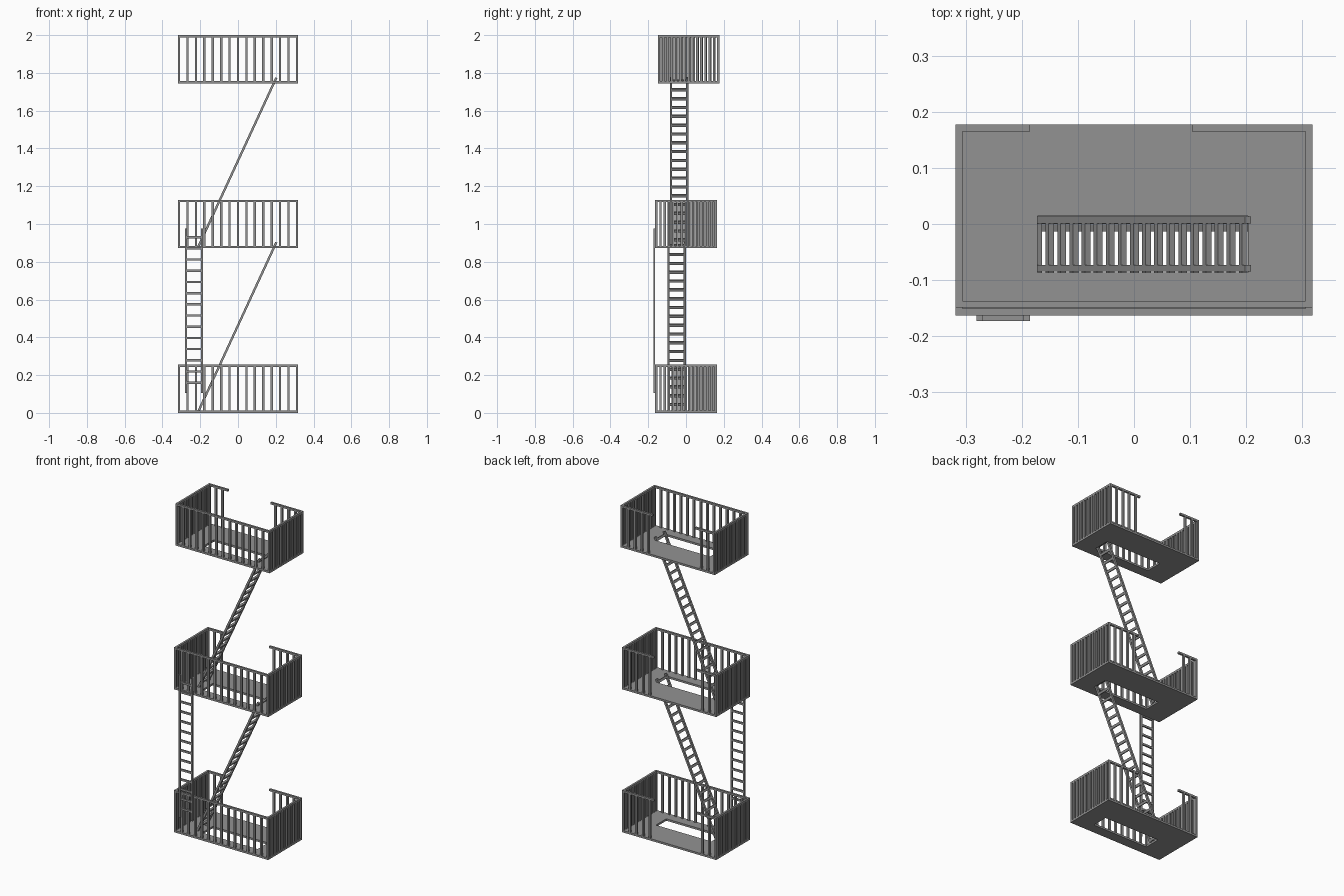
import bpy, bmesh
from mathutils import Vector, Matrix

cube = bpy.data.objects.get("Cube")
if cube:
    bpy.data.objects.remove(cube)

# One grey painted metal for everything
metal = bpy.data.materials.new("grey_metal")
metal.use_nodes = True
GREY = (0.29, 0.29, 0.29, 1)
metal.diffuse_color = GREY
metal.node_tree.nodes["Principled BSDF"].inputs["Base Color"].default_value = GREY

W, D, H = 0.318, 0.163, 0.256      # half width, half depth, height of a landing
BAR = 0.012                        # stock thickness
STOREY = 0.872
SHIFT = 0.014                      # the top landing sits slightly further back


def finish(bm, name, location=(0, 0, 0)):
    bmesh.ops.recalc_face_normals(bm, faces=bm.faces)
    mesh = bpy.data.meshes.new(name)
    bm.to_mesh(mesh)
    bm.free()
    mesh.materials.append(metal)
    ob = bpy.data.objects.new(name, mesh)
    ob.location = location
    bpy.context.collection.objects.link(ob)
    return ob


def box(bm, lo, hi):
    lo, hi = Vector(lo), Vector(hi)
    m = Matrix.Translation((lo + hi) / 2) @ Matrix.Diagonal((hi - lo).to_4d())
    bmesh.ops.create_cube(bm, size=1, matrix=m)


def spread(a, b, gaps):
    return [a + (b - a) * i / gaps for i in range(gaps + 1)]


# Floor plate with a rectangular stair opening
def floor(name, loc):
    bm = bmesh.new()

    def ring(x0, x1, y0, y1):
        return [bm.verts.new((x, y, 0)) for x, y in
                ((x0, y0), (x1, y0), (x1, y1), (x0, y1))]
    outer = ring(-W, W, -D, D)
    inner = ring(-0.172, 0.203, -0.1, 0)
    for i in range(4):
        j = (i + 1) % 4
        bm.faces.new((outer[i], outer[j], inner[j], inner[i]))
    new = bmesh.ops.extrude_face_region(bm, geom=bm.faces[:])["geom"]
    top = [g for g in new if isinstance(g, bmesh.types.BMVert)]
    bmesh.ops.translate(bm, verts=top, vec=(0, 0, BAR))
    finish(bm, name, loc)


# Handrail: closed on three sides, with an entrance gap at the back
def handrail(name, loc):
    bm = bmesh.new()
    z0, z1 = H - BAR, H
    box(bm, (-W, -D, z0), (W, -D + BAR, z1))
    for x in (-W, W - BAR):
        box(bm, (x, -D + BAR, z0), (x + BAR, D, z1))
    box(bm, (-W + BAR, D - BAR, z0), (-0.185, D, z1))
    box(bm, (0.103, D - BAR, z0), (W - BAR, D, z1))
    finish(bm, name, loc)


# Upright bars on all four sides
def balusters(name, loc, flip):
    bm = bmesh.new()

    def post(x, y):
        r = BAR / 2
        box(bm, (x - r, y - r, BAR), (x + r, y + r, H - BAR))
    ex, ey = W - BAR / 2, D - BAR / 2
    for x in spread(-ex, ex, 14):
        post(x, -ey)
        if x < -0.185 or x > 0.103:
            post(x, ey)
    for y in spread(-ey, ey, 14)[1:-1]:
        post(ex, y)
    # the other side is pitched a little tighter
    for y in spread(-ey, ey - BAR, 14)[1:]:
        post(-ex, -y if flip else y)
    finish(bm, name, loc)


# Straight ladder from the origin up its own z axis, rungs along its own y axis
def ladder(name, length, width, first, last, gaps, rung, depth):
    bm = bmesh.new()
    w, d = width / 2, depth / 2
    for y in (-w, w - BAR):
        box(bm, (-d, y, 0), (d, y + BAR, length))
    for z in spread(first, last, gaps):
        box(bm, (-d * 0.9, -w + BAR, z - rung / 2), (d * 0.9, w - BAR, z + rung / 2))
    return finish(bm, name)


for i, level in enumerate(("lower", "middle", "upper")):
    loc = (0, SHIFT if i == 2 else 0, i * STOREY)
    floor(level + "_floor", loc)
    handrail(level + "_handrail", loc)
    balusters(level + "_balusters", loc, i == 2)

# Sloping ladders between landings
for i, level in enumerate(("lower", "upper")):
    start = Vector((-0.21, -0.05 + SHIFT * i, 0.008 + i * STOREY))
    run = Vector((0.413, 0, 0.895))
    ob = ladder(level + "_sloping_ladder", run.length, 0.098,
                0.04, run.length - 0.02, 18, 0.014, BAR)
    tilt = Vector((0, 0, 1)).rotation_difference(run)
    ob.matrix_world = Matrix.Translation(start) @ tilt.to_matrix().to_4x4()

# Hanging ladder on the outside of the front railing
ob = ladder("hanging_ladder", 0.87, 0.096, 0.055, 0.825, 13, BAR, 0.01)
ob.matrix_world = Matrix.Translation((-0.233, -D - 0.005, 0.105)) @ Matrix.Rotation(1.5708, 4, 'Z')
